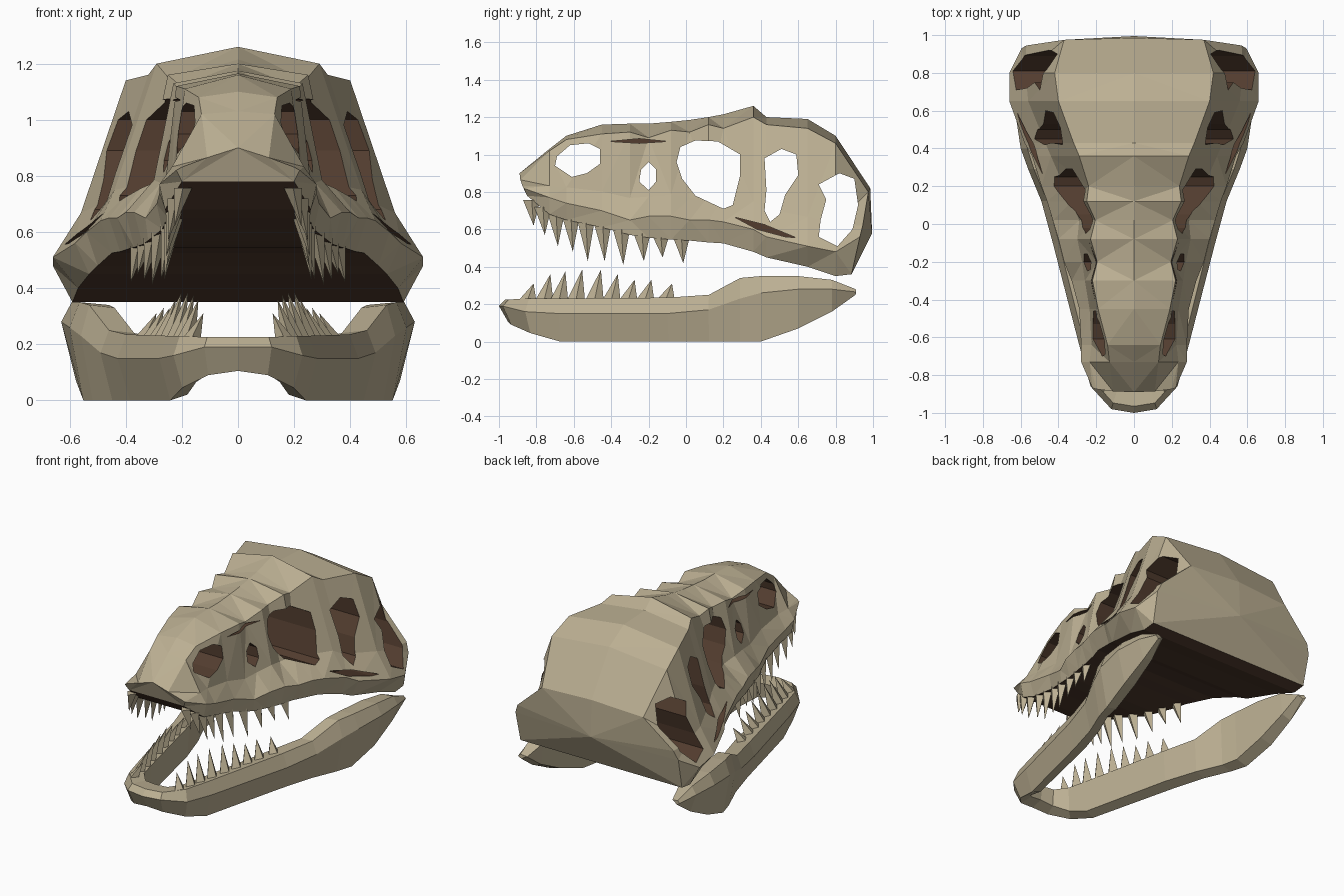
import bpy
import bmesh
from mathutils import Vector

start_cube = bpy.data.objects.get("Cube")
if start_cube:
    bpy.data.objects.remove(start_cube)


def material(name, color):
    mat = bpy.data.materials.new(name)
    mat.use_nodes = True
    mat.diffuse_color = color
    bsdf = next(n for n in mat.node_tree.nodes if n.type == 'BSDF_PRINCIPLED')
    bsdf.inputs["Base Color"].default_value = color
    bsdf.inputs["Roughness"].default_value = 0.9
    return mat


BONE = material("bone", (0.50, 0.43, 0.29, 1))
CAVITY = material("dark_cavity", (0.085, 0.046, 0.028, 1))


def make_object(name, bm):
    """Turn a bmesh into a flat shaded object with the two materials."""
    bmesh.ops.recalc_face_normals(bm, faces=bm.faces)
    mesh = bpy.data.meshes.new(name)
    bm.to_mesh(mesh)
    bm.free()
    mesh.materials.append(BONE)
    mesh.materials.append(CAVITY)
    obj = bpy.data.objects.new(name, mesh)
    bpy.context.scene.collection.objects.link(obj)
    return obj


def bridge(bm, ring_a, ring_b):
    """Quads between two closed rings, returned in ring order."""
    n = len(ring_a)
    return [bm.faces.new((ring_a[i], ring_a[(i + 1) % n],
                          ring_b[(i + 1) % n], ring_b[i])) for i in range(n)]


def interpolate(rows, y, key, columns):
    """Values of the given columns at position y along a list of stations."""
    for a, b in zip(rows, rows[1:]):
        if a[key] <= y <= b[key]:
            t = (y - a[key]) / (b[key] - a[key])
            return [a[c] + (b[c] - a[c]) * t for c in columns]
    return [rows[-1][c] for c in columns]


# Cranium stations: y, top z, roof x z, side x, cheek x z, rim x z
CRANIUM = [
    (-.89, .90, .11, .865, .20, .22, .82, .20, .78),
    (-.73, 1.03, .13, 1.02, .235, .28, .77, .26, .68),
    (-.64, 1.10, .14, 1.08, .225, .28, .74, .25, .65),
    (-.45, 1.16, .19, 1.11, .235, .29, .70, .27, .61),
    (-.30, 1.165, .22, 1.12, .26, .33, .65, .32, .57),
    (-.20, 1.165, .195, 1.09, .275, .37, .67, .34, .555),
    (-.08, 1.175, .23, 1.13, .30, .40, .67, .37, .545),
    (.02, 1.185, .205, 1.12, .29, .43, .65, .39, .54),
    (.12, 1.20, .25, 1.16, .33, .46, .65, .42, .53),
    (.20, 1.215, .24, 1.14, .37, .49, .64, .45, .525),
    (.36, 1.26, .29, 1.20, .44, .54, .60, .50, .48),
    (.43, 1.20, .32, 1.16, .47, .58, .56, .53, .45),
    (.65, 1.19, .40, 1.14, .56, .66, .51, .57, .40),
    (.80, 1.10, .42, 1.06, .575, .66, .48, .59, .35),
    (.985, .82, .37, .80, .57, .595, .56, .59, .36),
]
# How far the rim lags behind its station at the lip and the back
LEAN = {0: .04, len(CRANIUM) - 1: -.1}

# Cranium: faceted loft with a dark palate
bm = bmesh.new()
rings = []
for k, (y, zt, xr, zr, xm, xc, zc, xb, zb) in enumerate(CRANIUM):
    lean = LEAN.get(k, 0)
    half = [(xr, y + lean * .1, zr),
            (xm, y + lean * .4, zc + (zr - zc) * .25),
            (xc, y + lean * .55, zc),
            (xb, y + lean, zb)]
    points = [(-p[0], p[1], p[2]) for p in reversed(half)] + [(0, y, zt)] + half
    rings.append([bm.verts.new(p) for p in points])
for a, b in zip(rings, rings[1:]):
    bridge(bm, a, b)[-1].material_index = 1
bm.faces.new(rings[0])
back = bm.verts.new((0, .995, .58))
for i, v in enumerate(rings[-1]):
    bm.faces.new((v, rings[-1][(i + 1) % len(rings[-1])], back))
bmesh.ops.triangulate(bm, faces=bm.faces)
cranium = make_object("cranium", bm)

# Openings that pass right through the skull, outlined in y and z
OPENINGS = {
    "nostril": [(-.69, .99), (-.62, 1.05), (-.52, 1.06), (-.46, 1.03),
                (-.46, .95), (-.53, .9), (-.61, .88), (-.7, .94)],
    "snout": [(-.24, .92), (-.2, .96), (-.16, .92), (-.16, .855),
              (-.2, .81), (-.25, .855)],
    "eye": [(-.03, 1.04), (.05, 1.075), (.17, 1.07), (.29, 1), (.29, .89),
            (.25, .73), (.2, .71), (.05, .78), (-.02, .87), (-.05, .96)],
    "temple": [(.42, .98), (.51, 1.03), (.59, 1), (.6, .89), (.53, .785),
               (.5, .68), (.45, .64), (.42, .7), (.43, .81)],
    "jaw_muscle": [(.82, .9), (.9, .87), (.92, .73), (.89, .6), (.81, .51),
                   (.71, .56), (.72, .65), (.75, .76), (.71, .84)],
}
# Shallow slits under the snout ridge and above the cheek bone
SNOUT_SLIT = [(-.41, 1.07), (-.25, 1.085), (-.1, 1.07), (-.25, 1.06)]
CHEEK_SLIT = [(.26, .665), (.42, .625), (.59, .555), (.53, .56), (.38, .6)]


def add_prism(bm, outline, x0, x1):
    rows = [[bm.verts.new((x, y, z)) for y, z in outline] for x in (x0, x1)]
    faces = bridge(bm, *rows) + [bm.faces.new(row) for row in rows]
    for f in faces:
        f.material_index = 1


bm = bmesh.new()
for outline in OPENINGS.values():
    add_prism(bm, outline, -1, 1)
for side in (-1, 1):
    add_prism(bm, SNOUT_SLIT, side * .165, side)
    add_prism(bm, CHEEK_SLIT, side * .43, side)
cutter = make_object("opening_cutter", bm)
cutter.hide_render = True

cut = cranium.modifiers.new("openings", 'BOOLEAN')
cut.operation = 'DIFFERENCE'
cut.solver = 'EXACT'
cut.object = cutter
bpy.context.view_layer.objects.active = cranium
bpy.ops.object.modifier_apply(modifier=cut.name)
bpy.data.objects.remove(cutter)

# Lower jaw stations: outer x y, inner x y, top z, ridge z, bottom z
JAW = [
    (0, -1, 0, -.86, .225, .19, .105),
    (.12, -.98, .08, -.85, .225, .19, .09),
    (.23, -.86, .14, -.78, .23, .16, .045),
    (.28, -.68, .17, -.66, .23, .15, 0),
    (.43, -.10, .30, -.08, .235, .15, 0),
    (.49, .12, .37, .13, .25, .17, 0),
    (.56, .29, .44, .29, .34, .23, 0),
    (.60, .40, .46, .40, .35, .26, 0),
    (.63, .60, .48, .60, .35, .28, .07),
    (.62, .78, .50, .78, .33, .28, .16),
    (.59, .91, .53, .90, .28, .265, .25),
]

# Lower jaw: one side lofted, then mirrored
bm = bmesh.new()
rings = []
for xo, yo, xi, yi, zt, zr, zb in JAW:
    outer, inner = Vector((xo, yo, 0)), Vector((xi, yi, 0))
    section = [(0, zr), (.25, zt), (1, zt - .01), (.9, zb + .02), (.35, zb)]
    rings.append([bm.verts.new(outer.lerp(inner, t) + Vector((0, 0, z)))
                  for t, z in section])
for a, b in zip(rings, rings[1:]):
    bridge(bm, a, b)
bm.faces.new(rings[-1])
jaw = make_object("lower_jaw", bm)
mirror = jaw.modifiers.new("mirror", 'MIRROR')
mirror.use_clip = True


def add_tooth(bm, base, tip, r):
    """Flattened four sided spike."""
    ring = [bm.verts.new(base + Vector(o)) for o in
            ((r * .7, 0, 0), (0, r, 0), (-r * .7, 0, 0), (0, -r, 0))]
    point = bm.verts.new(tip)
    for i in range(4):
        bm.faces.new((ring[i], ring[(i + 1) % 4], point))
    bm.faces.new(ring)


def teeth(name, spots):
    bm = bmesh.new()
    for base, tip, r in spots:
        add_tooth(bm, Vector(base), Vector(tip), r)
    make_object(name, bm).modifiers.new("mirror", 'MIRROR')


# Upper teeth: y and tip height, hung from the rim
spots = []
for y, z in [(-.82, .62), (-.76, .57), (-.69, .51), (-.61, .48), (-.53, .43),
             (-.44, .43), (-.34, .41), (-.23, .43), (-.13, .45), (-.02, .42)]:
    x, rim = interpolate(CRANIUM, y, 0, (7, 8))
    spots.append(((x - .03, y - .005, rim + .02), (x, y + .005, z), .046))
teeth("upper_teeth", spots)

# Lower teeth: y and tip height, standing on the jaw
spots = []
for y, z in [(-.83, .31), (-.74, .36), (-.66, .375), (-.57, .385), (-.47, .385),
             (-.38, .36), (-.29, .33), (-.2, .33), (-.09, .31)]:
    xo, xi, top = interpolate(JAW, y, 1, (0, 2, 4))
    x = xi + (xo - xi) * .25
    spots.append(((x, y - .02, top - .015), (x - .045, y + .015, z), .05))
teeth("lower_teeth", spots)
